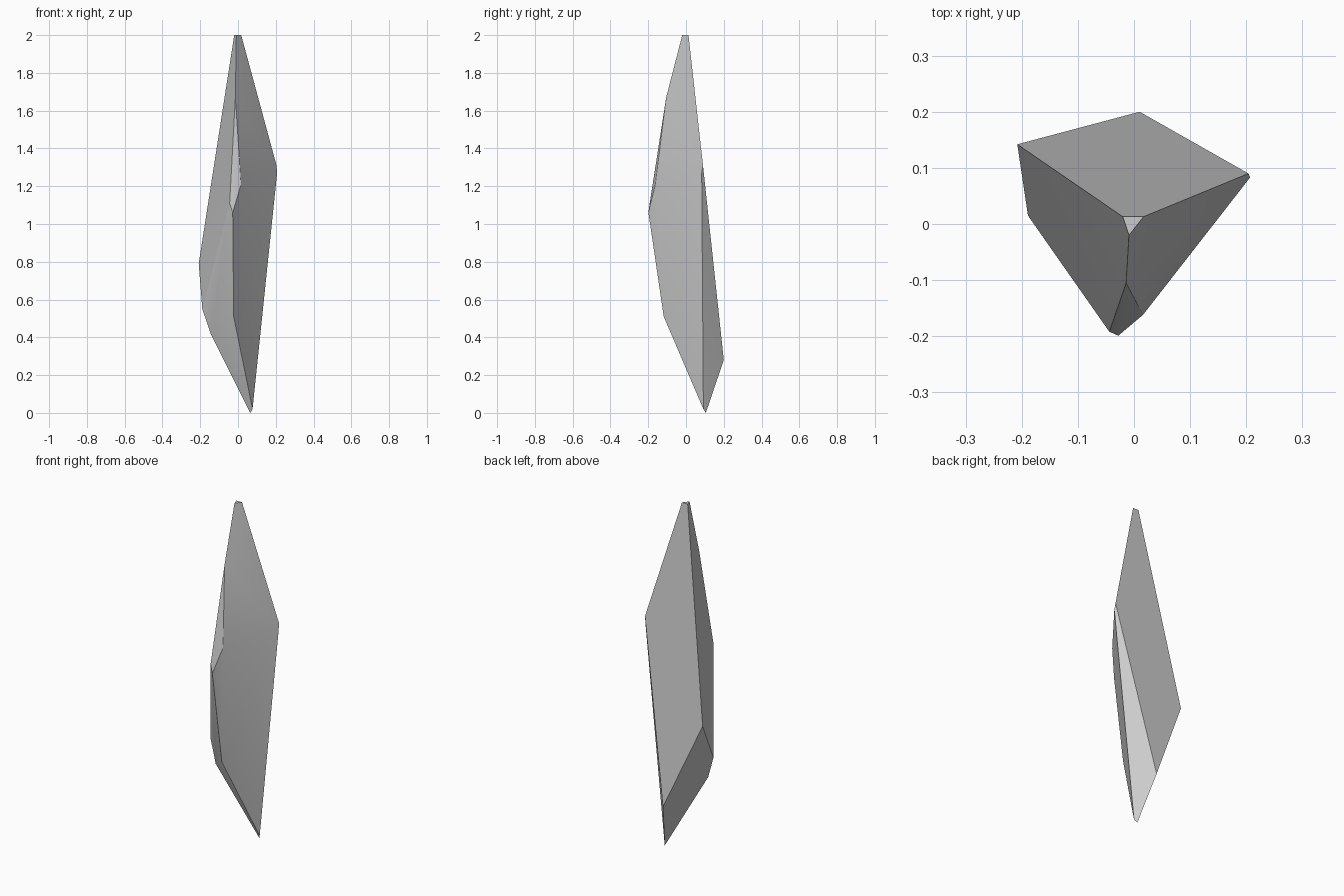
import bpy, bmesh, math

if "Cube" in bpy.data.objects:
    bpy.data.objects.remove(bpy.data.objects["Cube"])

# Corner points of the splinter, grouped by region
tip = [(-0.02, 0.013, 2.0), (0.017, 0.013, 2.0), (-0.009, -0.02, 2.0)]
back = [(-0.208, 0.142, 0.79), (0.01, 0.2, 0.28)]
right_corner = [(0.204, 0.09, 1.31), (0.207, 0.083, 1.27)]
front_ridge = [(-0.014, -0.105, 1.67), (0.016, -0.162, 1.21),
               (-0.044, -0.192, 1.11), (-0.028, -0.199, 1.06),
               (-0.023, -0.118, 0.51)]
left_side = [(-0.189, 0.015, 0.55), (-0.145, 0.0, 0.42)]
foot = [(0.065, 0.105, 0.0), (0.077, 0.092, 0.02)]

# Wrap the corners in a convex shell
bm = bmesh.new()
for p in tip + back + right_corner + front_ridge + left_side + foot:
    bm.verts.new(p)
bmesh.ops.convex_hull(bm, input=bm.verts[:])
bmesh.ops.dissolve_limit(bm, angle_limit=math.radians(2),
                         verts=bm.verts[:], edges=bm.edges[:])
bmesh.ops.recalc_face_normals(bm, faces=bm.faces[:])

mesh = bpy.data.meshes.new("rock_shard")
bm.to_mesh(mesh)
bm.free()
shard = bpy.data.objects.new("rock_shard", mesh)
bpy.context.collection.objects.link(shard)

# Soft shading across shallow creases, sharp main edges
bpy.context.view_layer.objects.active = shard
shard.select_set(True)
bpy.ops.object.shade_smooth_by_angle(angle=math.radians(30))
